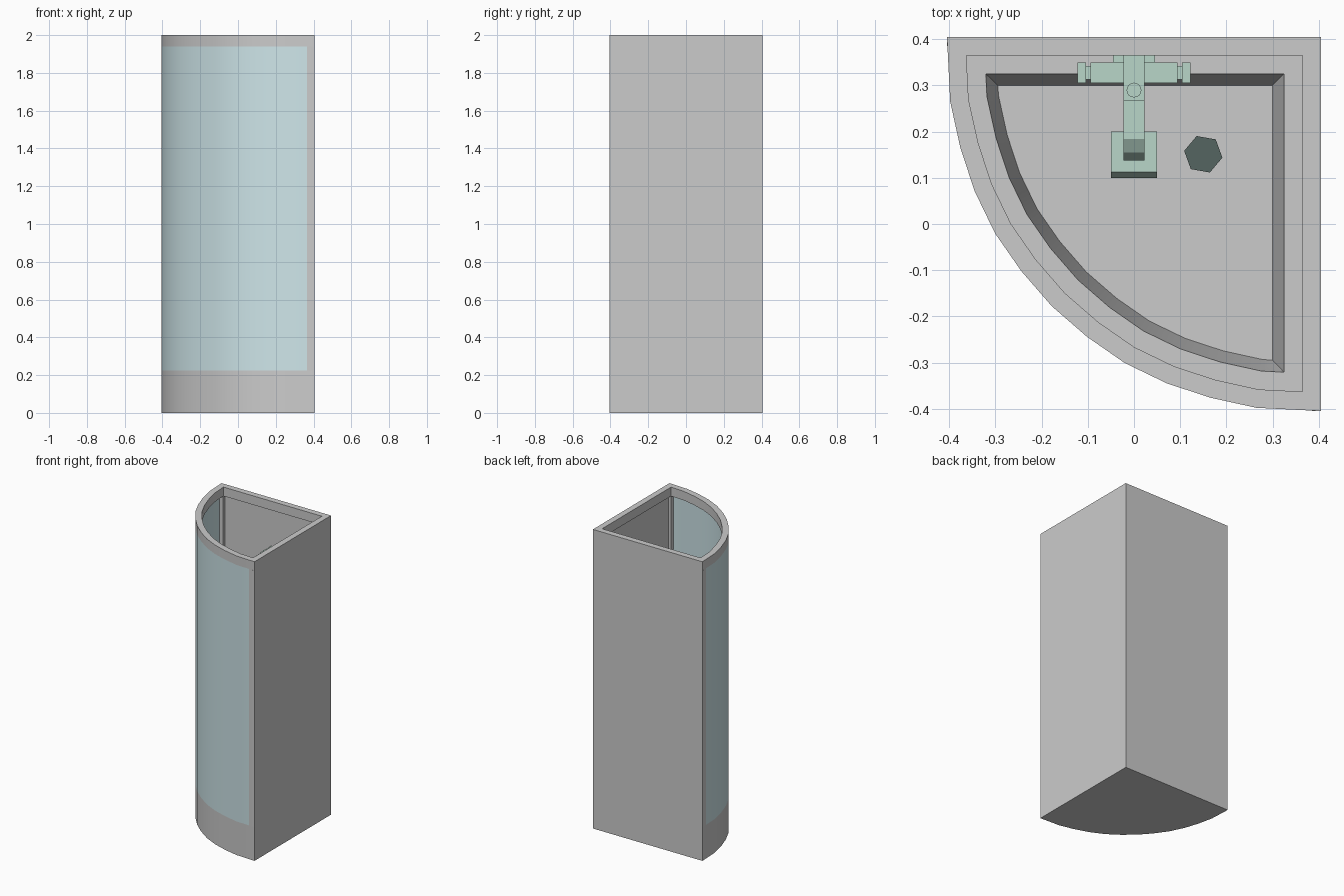
import bpy, math
from mathutils import Vector

if "Cube" in bpy.data.objects:
    bpy.data.objects.remove(bpy.data.objects["Cube"])


def material(name, color):
    m = bpy.data.materials.new(name)
    m.diffuse_color = color
    m.use_nodes = True
    m.node_tree.nodes["Principled BSDF"].inputs["Base Color"].default_value = m.diffuse_color
    return m


GLASS = material("tinted_glass", (0.62, 0.79, 0.82, 1))
FITTING = material("green_grey_fitting", (0.48, 0.67, 0.58, 1))
DARK = material("dark_drain", (0.09, 0.13, 0.12, 1))


def make(name, verts, faces, mat=None):
    me = bpy.data.meshes.new(name)
    me.from_pydata([tuple(v) for v in verts], [], faces)
    me.validate()
    me.shade_smooth()
    me.set_sharp_from_angle(angle=math.radians(25))
    ob = bpy.data.objects.new(name, me)
    bpy.context.collection.objects.link(ob)
    if mat:
        me.materials.append(mat)
    return ob


def loft(name, rings, mat=None, closed=False):
    """Skin equal-length counter-clockwise loops; cap both ends or join last to first."""
    n, k = len(rings[0]), len(rings)
    verts = [v for r in rings for v in r]
    faces = []
    for i in range(k if closed else k - 1):
        a, b = i * n, (i + 1) % k * n
        faces += [(a + j, a + (j + 1) % n, b + (j + 1) % n, b + j) for j in range(n)]
    if not closed:
        faces += [tuple(reversed(range(n))), tuple(range((k - 1) * n, k * n))]
    return make(name, verts, faces, mat)


def box(name, x0, x1, y0, y1, z0, z1, mat=None):
    base = [(x0, y0), (x1, y0), (x1, y1), (x0, y1)]
    return loft(name, [at(base, z0), at(base, z1)], mat)


def at(points, z):
    return [(p[0], p[1], z) for p in points]


def inset(points, d):
    """Mitred inward offset of a counter-clockwise outline."""
    out, n = [], len(points)
    for i in range(n):
        a, b, c = (Vector(points[(i + s) % n]) for s in (-1, 0, 1))
        u, v = (b - a).normalized(), (c - b).normalized()
        n1, n2 = Vector((-u.y, u.x)), Vector((-v.y, v.x))
        out.append(b + (n1 + n2) * d / (1 + n1.dot(n2)))
    return out


def disc(x, y, r, n, turn=0):
    return [(x + r * math.cos(turn + math.tau * i / n),
             y + r * math.sin(turn + math.tau * i / n)) for i in range(n)]


# quarter-round plan: half the bow, mirrored across the diagonal
E, W = 0.405, 0.04
half = [(-E, E), (-0.398, 0.265), (-0.376, 0.165), (-0.345, 0.071),
        (-0.301, -0.02), (-0.244, -0.102), (-0.178, -0.178)]
bow = half + [(y, x) for x, y in reversed(half[:-1])]
plan = bow + [(E, E)]
rail = inset(plan, W)
LOW, HIGH = 0.225, 1.94

# tray with sloping basin
loft("shower_tray", [at(plan, 0), at(plan, 0.2), at(inset(plan, 0.08), 0.2),
                     at(inset(plan, 0.105), 0.06)])

# top and bottom rails
for name, z0, z1 in (("top_rail", HIGH, 2.0), ("bottom_rail", 0.2, LOW)):
    loft(name, [at(plan, z0), at(plan, z1), at(rail, z1), at(rail, z0)], closed=True)

# straight walls, flush outside and recessed inside
T = 0.02
box("back_wall", -E, E, E - T, E, LOW, HIGH)
box("right_wall", E - T, E, -E, E - T, LOW, HIGH)

# corner posts
side_post = [(-0.403, E - W), (-E + W, E - W), (-E + W, E), (-E, E)]
front_post = [(y, x) for x, y in reversed(side_post)]
for name, sec in (("side_post", side_post), ("front_post", front_post)):
    loft(name, [at(sec, LOW), at(sec, HIGH)])
box("corner_post", E - W, E, E - W, E, LOW, HIGH)

# curved glass between the posts
outer = [(-0.403, E - W)] + bow[1:-1] + [(E - W, -0.403)]
thin = inset(plan, 0.012)[1:-2]
inner = [(-0.391, E - W)] + thin + [(E - W, -0.391)]
glass = outer + inner[::-1]
loft("curved_glass", [at(glass, LOW), at(glass, HIGH)], GLASS)

# mixer valve with end knobs
box("valve_plate", -0.046, 0.046, 0.35, 0.386, 0.98, 1.07, FITTING)
box("valve_body", -0.094, 0.094, 0.305, 0.35, 1.0, 1.045, FITTING)
for side, s in (("left", -1), ("right", 1)):
    for part, a, b, r in (("neck", 0.094, 0.104, 0.015), ("knob", 0.104, 0.122, 0.0225)):
        x0, x1 = sorted((s * a, s * b))
        box(f"{side}_{part}", x0, x1, 0.3275 - r, 0.3275 + r,
            1.0225 - r, 1.0225 + r, FITTING)

# riser pipe and wall bracket
riser = disc(0, 0.29, 0.016, 16)
loft("riser_pipe", [at(riser, 1.01), at(riser, 1.70)], FITTING)
box("wall_bracket", -0.023, 0.023, 0.267, 0.386, 1.645, 1.69, FITTING)

# bent arm, side profile swept across x
arm = [(0.267, 1.685), (0.184, 1.685), (0.155, 1.668), (0.137, 1.63), (0.137, 1.60),
       (0.18, 1.60), (0.18, 1.625), (0.195, 1.65), (0.267, 1.65)]
loft("shower_arm", [[(x, y, z) for y, z in arm] for x in (-0.023, 0.023)], FITTING)

# shower head with a sloping front
head = [(0.2, 1.61), (0.113, 1.61), (0.1, 1.575), (0.2, 1.575)]
loft("shower_head", [[(x, y, z) for y, z in head] for x in (-0.05, 0.05)], FITTING)

# hexagonal drain
hexagon = disc(0.15, 0.151, 0.042, 6, math.radians(-10))
loft("drain", [at(hexagon, 0.055), at(hexagon, 0.068)], DARK)
